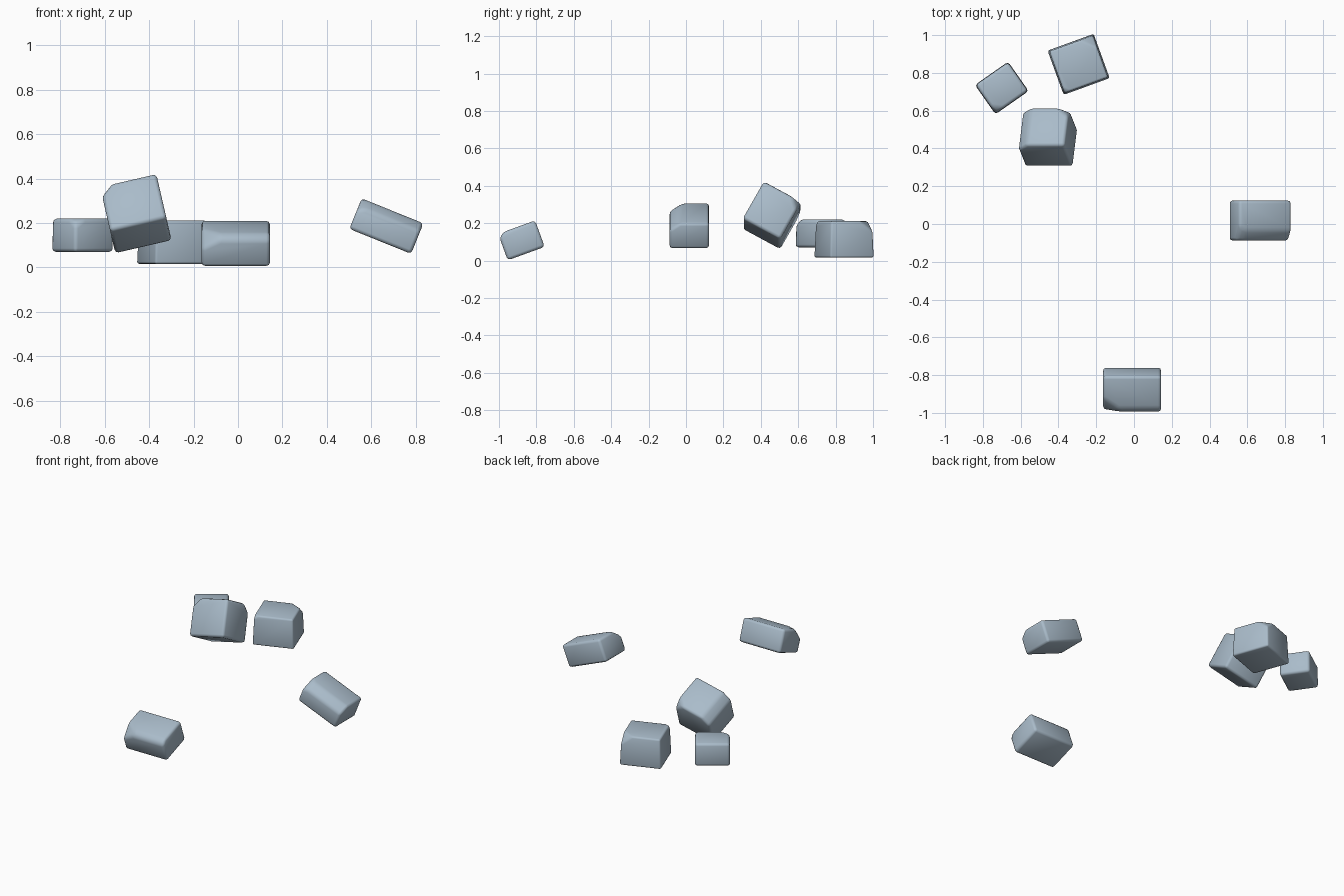
import bpy, bmesh
from math import radians
from mathutils import Vector, Euler, Matrix

cube = bpy.data.objects.get("Cube")
if cube:
    bpy.data.objects.remove(cube, do_unlink=True)

stone = bpy.data.materials.new("blue_grey_stone")
stone.use_nodes = True
colour = (0.40, 0.50, 0.59, 1)
stone.diffuse_color = colour
bsdf = stone.node_tree.nodes["Principled BSDF"]
bsdf.inputs["Base Color"].default_value = colour
bsdf.inputs["Roughness"].default_value = 0.9


def rock(name, centre, size, turn, cuts=(), taper=0.0, bevel=0.016):
    """Tapered block with chipped corners; each cut is a direction and how far out
    the plane lies, both in units of the half size."""
    bm = bmesh.new()
    bmesh.ops.create_cube(bm, size=2)
    for direction, reach in cuts:
        normal = Vector(direction).normalized()
        hit = bmesh.ops.bisect_plane(bm, geom=bm.verts[:] + bm.edges[:] + bm.faces[:],
                                     plane_co=normal * reach, plane_no=normal, clear_outer=True)
        rim = [e for e in hit["geom_cut"] if isinstance(e, bmesh.types.BMEdge)]
        bmesh.ops.contextual_create(bm, geom=rim)
    for v in bm.verts:
        shrink = 1 - taper * (v.co.z + 1) / 2
        v.co.x *= shrink
        v.co.y *= shrink
    bmesh.ops.scale(bm, vec=Vector(size) / 2, verts=bm.verts)
    # Softened edges
    bmesh.ops.bevel(bm, geom=bm.edges[:], offset=bevel, segments=2, profile=0.5,
                    affect="EDGES", clamp_overlap=True)
    bmesh.ops.recalc_face_normals(bm, faces=bm.faces)
    spin = Euler([radians(a) for a in turn]).to_matrix().to_4x4()
    bm.transform(Matrix.Translation(centre) @ spin)
    for f in bm.faces:
        f.smooth = True
    mesh = bpy.data.meshes.new(name)
    bm.to_mesh(mesh)
    bm.free()
    mesh.materials.append(stone)
    obj = bpy.data.objects.new(name, mesh)
    bpy.context.collection.objects.link(obj)
    return obj


# Cluster of three at the back left
rock("small_rock", (-0.7, 0.72, 0.145), (0.215, 0.19, 0.15), (0, 0, 35),
     [((-1, -1, 1), 1.45)], taper=0.03)
rock("back_rock", (-0.293, 0.845, 0.113), (0.26, 0.25, 0.195), (0, 0, 20),
     [((1, 1, 1), 1.4), ((-1, -1, 1), 1.6)], taper=0.06)
rock("tilted_rock", (-0.46, 0.46, 0.242), (0.26, 0.23, 0.235), (-29, -13, 0),
     [((-1, 0, 1), 1.12), ((1, 1, 1), 1.45)])

# Two separate long rocks
rock("right_rock", (0.668, 0.018, 0.186), (0.3, 0.212, 0.148), (0, 22, 0),
     [((0, -1, 1), 1.05), ((-1, -1, 1), 1.3)])
rock("front_rock", (-0.01, -0.88, 0.108), (0.307, 0.21, 0.15), (20, 0, 0),
     [((0, -1, 1), 1.2), ((-1, -1, 1), 1.25)])
